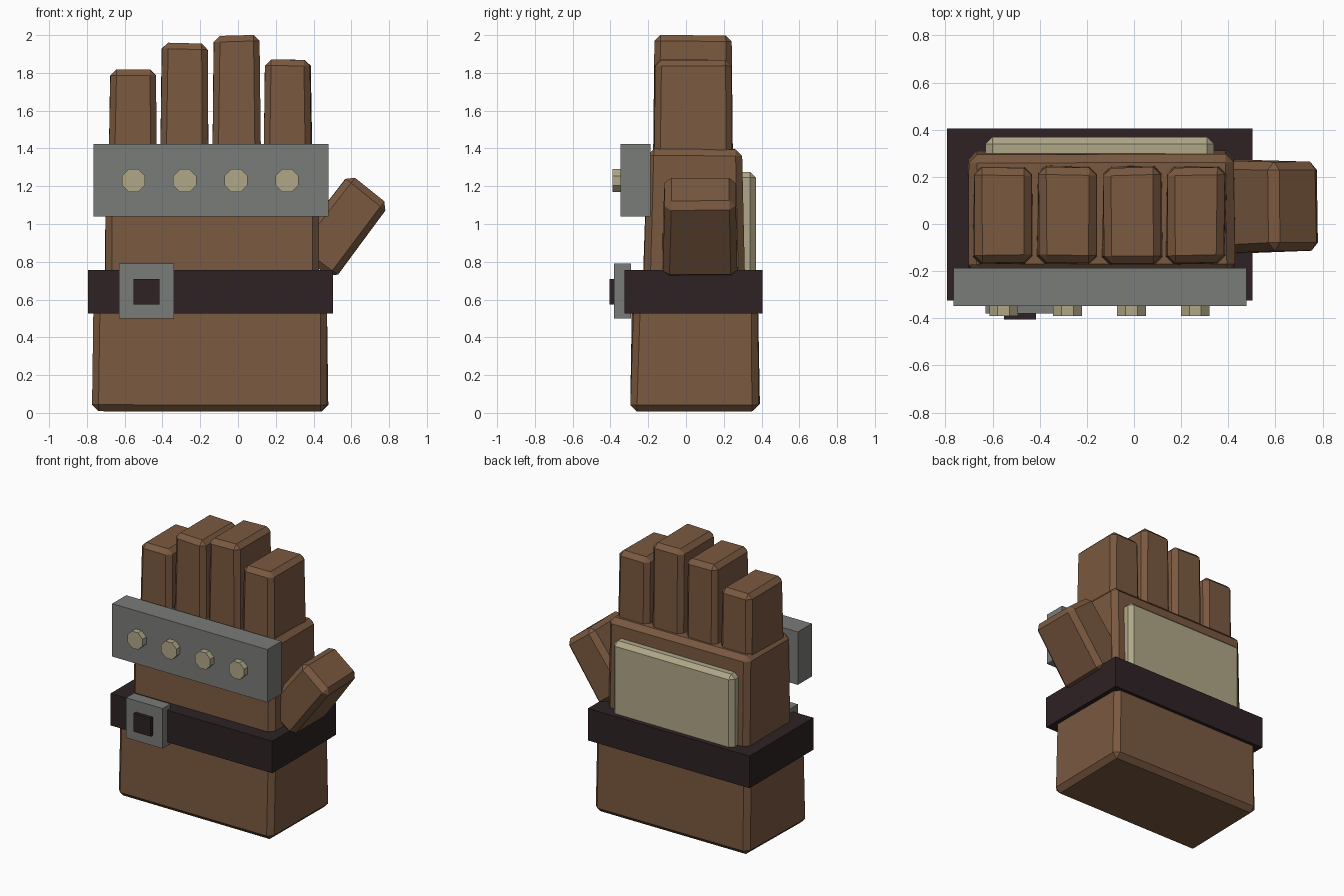
import bpy, bmesh, math, random
from mathutils import Vector, Matrix

if "Cube" in bpy.data.objects:
    bpy.data.objects.remove(bpy.data.objects["Cube"])

random.seed(4)


def material(name, rgb):
    lin = [((c / 255 + 0.055) / 1.055) ** 2.4 for c in rgb]
    m = bpy.data.materials.new(name)
    m.diffuse_color = (*lin, 1)
    m.use_nodes = True
    m.node_tree.nodes["Principled BSDF"].inputs["Base Color"].default_value = m.diffuse_color
    return m


LEATHER = material("brown leather", (122, 89, 64))
STRAP = material("dark strap", (46, 34, 36))
STEEL = material("grey steel", (122, 124, 121))
CREAM = material("pale cream", (176, 167, 137))


def finish(name, bm, mat):
    bmesh.ops.recalc_face_normals(bm, faces=bm.faces)
    me = bpy.data.meshes.new(name)
    bm.to_mesh(me)
    bm.free()
    me.materials.append(mat)
    ob = bpy.data.objects.new(name, me)
    bpy.context.collection.objects.link(ob)
    return ob


def box(name, mat, x, y, z, bevel=0, taper=(0, 0), jitter=0, lean=0):
    """Box between limits; taper pulls in the top sides, lean turns it about y."""
    bm = bmesh.new()
    bmesh.ops.create_cube(bm, size=1)
    mid = Vector([(a + b) / 2 for a, b in (x, y, z)])
    size = Vector([b - a for a, b in (x, y, z)])
    for v in bm.verts:
        top = v.co.z > 0
        p = Vector([v.co[i] * size[i] for i in range(3)])
        if top:
            p.x -= math.copysign(taper[0], p.x)
            p.y -= math.copysign(taper[1], p.y)
        v.co = p + Vector([random.uniform(-jitter, jitter) for _ in range(3)])
    if bevel:
        bmesh.ops.bevel(bm, geom=bm.edges[:], offset=bevel, segments=1,
                        profile=0.5, affect='EDGES')
    bm.transform(Matrix.Translation(mid) @ Matrix.Rotation(lean, 4, 'Y'))
    return finish(name, bm, mat)


# Leather body: cuff and palm
box("cuff", LEATHER, (-0.77, 0.475), (-0.29, 0.388), (0.01, 0.62), 0.035, (0.01, 0.01), 0.007)
box("palm", LEATHER, (-0.705, 0.425), (-0.23, 0.318), (0.5, 1.4), 0.035, (0, 0.025), 0.006)

# Four fingers: centre x and top height
for i, (cx, top) in enumerate([(-0.555, 1.82), (-0.283, 1.957), (-0.006, 1.998), (0.264, 1.868)]):
    box(f"finger_{i + 1}", LEATHER, (cx - 0.127, cx + 0.127), (-0.172, 0.246),
        (1.3, top), 0.032, (0.007, 0.007), 0.004)

# Thumb leaning outwards
box("thumb", LEATHER, (0.407, 0.683), (-0.125, 0.268), (0.74, 1.235), 0.035,
    (0.004, 0.008), 0.005, math.radians(37))

# Padded panel on the back side
box("palm_pad", CREAM, (-0.63, 0.34), (0.27, 0.37), (0.68, 1.275), 0.03)

# Wrist strap with buckle
box("wrist_strap", STRAP, (-0.793, 0.502), (-0.325, 0.405), (0.525, 0.757))
box("buckle", STEEL, (-0.63, -0.338), (-0.38, -0.29), (0.5, 0.79))
box("buckle_centre", STRAP, (-0.552, -0.416), (-0.405, -0.34), (0.575, 0.708))

# Knuckle plate with octagonal rivets
box("knuckle_plate", STEEL, (-0.765, 0.478), (-0.347, -0.187), (1.04, 1.423))
for i in range(4):
    bm = bmesh.new()
    bmesh.ops.create_cone(bm, cap_ends=True, segments=8, radius1=0.066, radius2=0.066, depth=0.1)
    bm.transform(Matrix.Translation((-0.553 + 0.271 * i, -0.34, 1.23))
                 @ Matrix.Rotation(math.pi / 2, 4, 'X')
                 @ Matrix.Rotation(math.pi / 8, 4, 'Z'))
    finish(f"rivet_{i + 1}", bm, CREAM)
